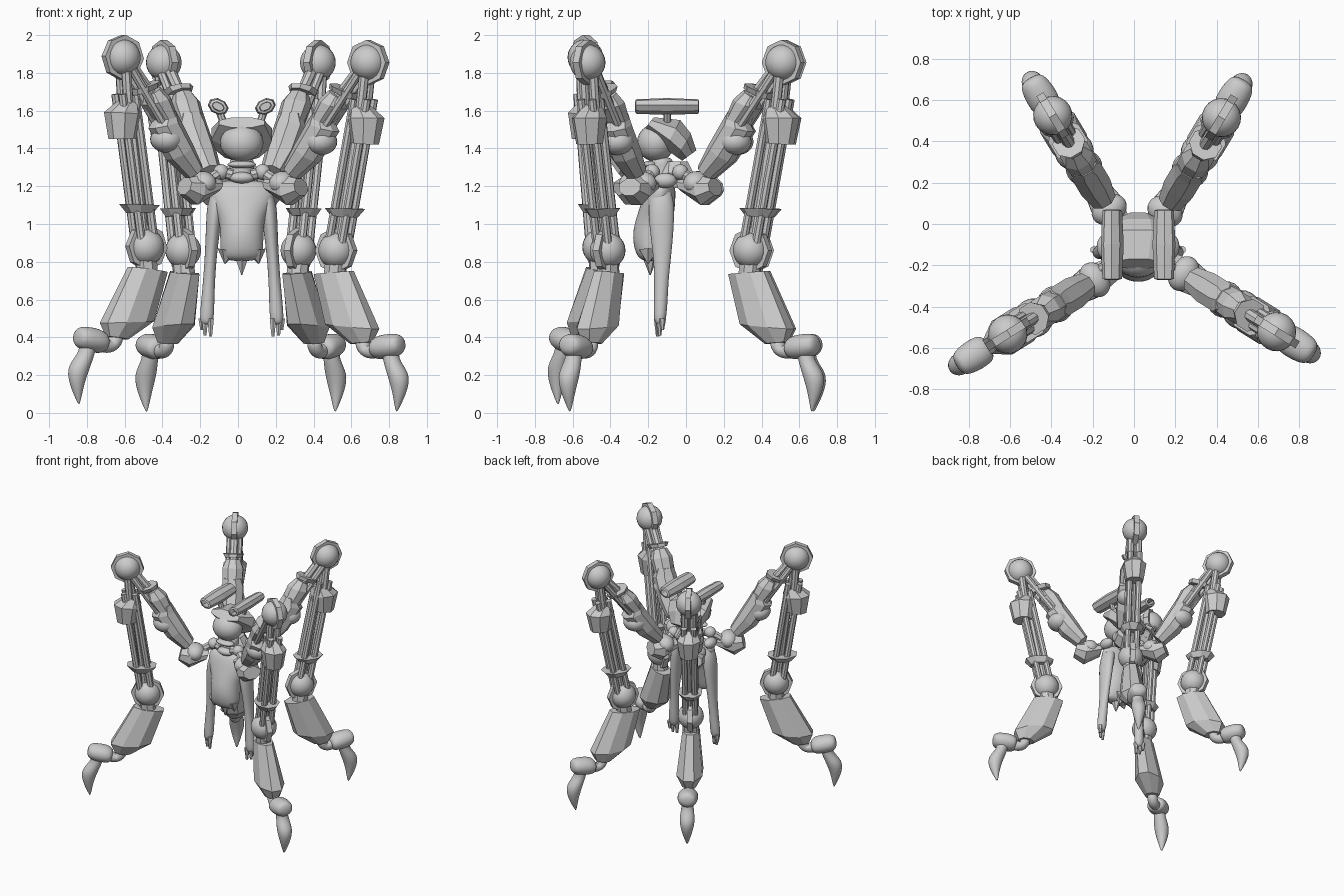
import bpy, bmesh
from math import cos, sin, pi, radians
from mathutils import Matrix, Vector

cube = bpy.data.objects.get("Cube")
if cube:
    bpy.data.objects.remove(cube, do_unlink=True)

grey = bpy.data.materials.new("plain_grey")
grey.use_nodes = True
COLOUR = (0.6, 0.6, 0.6, 1)
grey.diffuse_color = COLOUR
grey.node_tree.nodes["Principled BSDF"].inputs["Base Color"].default_value = COLOUR
WORLD = Matrix.Identity(4)


def finish(name, bm, frame, smooth=False):
    bmesh.ops.recalc_face_normals(bm, faces=bm.faces)
    for f in bm.faces:
        f.smooth = smooth
    mesh = bpy.data.meshes.new(name)
    bm.to_mesh(mesh)
    bm.free()
    mesh.materials.append(grey)
    ob = bpy.data.objects.new(name, mesh)
    ob.matrix_world = frame
    bpy.context.collection.objects.link(ob)
    return ob


def hull(name, rings, frame=WORLD, sides=8, soft=False):
    """Loft rings (x1, z1, x2, z2, half width[, y]) into a closed shell."""
    bm = bmesh.new()
    loops = []
    k = 1 / cos(pi / sides)
    for x1, z1, x2, z2, w, *off in rings:
        mid = Vector(((x1 + x2) / 2, off[0] if off else 0, (z1 + z2) / 2))
        a = Vector(((x2 - x1) / 2, 0, (z2 - z1) / 2)) * k
        b = Vector((0, w * k, 0))
        angles = [(2 * i + 1) * pi / sides for i in range(sides)]
        loops.append([bm.verts.new(mid + a * cos(t) + b * sin(t)) for t in angles])
    for lo, hi in zip(loops, loops[1:]):
        for i in range(sides):
            j = (i + 1) % sides
            bm.faces.new((lo[i], lo[j], hi[j], hi[i]))
    bm.faces.new(loops[0])
    bm.faces.new(loops[-1])
    ob = finish(name, bm, frame, soft)
    if soft:
        ob.modifiers.new("rounding", "SUBSURF").levels = 2
    return ob


def ball(name, at, size, frame=WORLD):
    bm = bmesh.new()
    bmesh.ops.create_uvsphere(bm, u_segments=20, v_segments=12, radius=1)
    bm.transform(Matrix.Translation(at) @ Matrix.Diagonal((*size, 1)))
    return finish(name, bm, frame, True)


def rod(name, p, q, r1, frame=WORLD, r2=None, sides=8):
    p, q = Vector(p), Vector(q)
    bm = bmesh.new()
    bmesh.ops.create_cone(bm, cap_ends=True, segments=sides, radius1=r1,
                          radius2=r1 if r2 is None else r2, depth=(q - p).length)
    turn = (q - p).to_track_quat("Z", "Y").to_matrix().to_4x4()
    bm.transform(Matrix.Translation((p + q) / 2) @ turn)
    return finish(name, bm, frame)


def leg(side, base, azimuth, pitch=0):
    # Leg is drawn in its own plane: x outwards, z up
    m = (Matrix.Translation((*base, 1.21)) @ Matrix.Rotation(radians(azimuth), 4, "Z")
         @ Matrix.Rotation(radians(-pitch), 4, "Y") @ Matrix.Translation((0, 0, -1.21)))
    n = side + "_"

    # Hip
    hull(n + "hip_housing", [(-.10, 1.24, -.08, 1.17, .06), (.02, 1.26, .04, 1.10, .08),
                             (.10, 1.24, .12, 1.15, .065)], m)
    ball(n + "hip_ball", (0, 0, 1.215), (.07, .09, .065), m)

    # Upper limb with its elbow and sliding section
    hull(n + "upper_limb", [(.02, 1.31, .09, 1.24, .06), (.09, 1.42, .21, 1.33, .08),
                            (.17, 1.54, .33, 1.49, .08), (.20, 1.59, .28, 1.58, .06)], m)
    ball(n + "elbow", (.235, 0, 1.435), (.085, .09, .07), m)
    hull(n + "upper_slide", [(.18, 1.54, .30, 1.53, .07), (.24, 1.66, .38, 1.61, .075),
                             (.30, 1.71, .38, 1.66, .05)], m)
    hull(n + "upper_flange", [(.30, 1.72, .44, 1.66, .06), (.31, 1.745, .45, 1.69, .075)], m)
    for s in (-1, 1):
        rod(n + "upper_piston", (.25, s * .035, 1.48), (.51, s * .035, 1.82), .024, m)
    rod(n + "upper_core", (.28, 0, 1.60), (.5, 0, 1.85), .03, m)

    # Knee and ankle balls with guard plates
    for part, x, z, r in (("knee", .53, 1.855, .095), ("ankle", .33, .86, .095)):
        ball(n + part + "_ball", (x, 0, z), (r, r, r), m)
        rod(n + part + "_guard", (x, -.02, z), (x, .02, z), r + .025, m)

    # Long rod bundle
    hull(n + "rod_housing", [(.43, 1.61, .53, 1.63, .05), (.415, 1.56, .61, 1.56, .085),
                             (.44, 1.43, .58, 1.42, .065)], m)
    for s in (-1, 1):
        for t in (-1, 1):
            rod(n + "long_rod", (.503 + t * .04, s * .035, 1.66),
                (.345 + t * .04, s * .035, .9), .023, m)
        rod(n + "rod_head", (.50, s * .03, 1.6), (.525, s * .03, 1.8), .027, m)
    rod(n + "rod_core", (.51, 0, 1.8), (.34, 0, .88), .025, m)
    hull(n + "rod_flange", [(.31, 1.045, .45, 1.035, .06), (.28, 1.085, .49, 1.08, .085)], m)

    # Shin and clawed foot
    rod(n + "shin_socket", (.33, 0, .80), (.32, 0, .72), .06, m)
    hull(n + "shin", [(.205, .735, .425, .75, .06), (.285, .47, .575, .445, .095),
                      (.43, .365, .545, .375, .05)], m)
    hull(n + "foot_link", [(.45, .39, .53, .39, .04), (.46, .33, .54, .35, .04),
                           (.52, .28, .54, .36, .04), (.62, .29, .61, .39, .04)], m, soft=True)
    hull(n + "foot_joint", [(.57, .29, .55, .36, .05), (.60, .28, .57, .41, .08),
                            (.71, .29, .69, .425, .075), (.75, .33, .74, .41, .05)], m, soft=True)
    hull(n + "claw", [(.61, .37, .73, .37, .05), (.625, .29, .70, .29, .04),
                      (.655, .21, .785, .21, .062), (.685, .12, .77, .12, .042),
                      (.695, .05, .735, .05, .02), (.704, .005, .71, .005, .004)], m, soft=True)


leg("front_left", (.24, -.24), -32)
leg("front_right", (-.19, -.27), 212, 3)
leg("back_left", (.15, .06), 59)
leg("back_right", (-.12, .07), 121)

# Torso sits slightly off the middle
CX = .02
body = Matrix.Translation((CX, 0, 0))
hull("torso", [(-.10, 1.235, .10, 1.235, .05, -.12), (-.18, 1.20, .18, 1.20, .075, -.13),
               (-.17, 1.12, .17, 1.12, .09, -.145), (-.12, 1.03, .12, 1.03, .10, -.165),
               (-.115, .95, .115, .95, .10, -.185),
               (-.115, .86, .115, .86, .08, -.195), (-.10, .80, .10, .80, .05, -.19)],
     body, 12, True)
for x, y, tip in ((0, -.19, .73), (-.075, -.2, .79), (.075, -.2, .79), (0, -.14, .77)):
    rod("torso_spike", (x, y, .86), (x * 1.2, y, tip), .055, body, .003, 6)

# Hanging arms with split hands
for s, side in ((1, "left"), (-1, "right")):
    half = body @ Matrix.Diagonal((s, 1, 1, 1))
    hull(side + "_arm", [(.06, 1.21, .14, 1.21, .04, -.13), (.09, 1.12, .185, 1.12, .07, -.13),
                         (.11, 1.0, .19, 1.0, .068, -.13), (.13, .85, .195, .85, .05, -.125),
                         (.142, .7, .205, .7, .037, -.13), (.145, .55, .22, .55, .037, -.135),
                         (.15, .46, .225, .46, .03, -.14)], half, 8, True)
    for x, y, tip in ((.165, -.15, .405), (.195, -.14, .41), (.212, -.125, .44)):
        rod(side + "_finger", (x, y, .5), (x, y, tip), .02, half, .009, 6)

    # Hollow barrel above the head, on a strut
    tilt = (half @ Matrix.Translation((.125, -.1, 1.622)) @ Matrix.Rotation(radians(-25), 4, "Y")
            @ Matrix.Rotation(pi / 2, 4, "X"))
    profile = ((.17, .034, .022), (.165, .05, .036), (0, .058, .042), (-.165, .05, .036),
               (-.17, .034, .022), (-.12, .032, .02), (.12, .032, .02))
    bm = bmesh.new()
    loops = [[bm.verts.new((a * cos(i * pi / 4 + pi / 8), b * sin(i * pi / 4 + pi / 8), z))
              for i in range(8)] for z, a, b in profile]
    for lo, hi in zip(loops, loops[1:]):
        for i in range(8):
            bm.faces.new((lo[i], lo[i - 1], hi[i - 1], hi[i]))
    bm.faces.new(loops[-1])
    bm.faces.new(loops[-2])
    finish(side + "_barrel", bm, tilt)
    rod(side + "_barrel_strut", (.09, -.1, 1.52), (.12, -.1, 1.60), .02, half)

    # Ball links from the hub to the hips
    for y, end in ((-.18, (.19, -.23, 1.22)), (-.03, (.13, .04, 1.23))):
        ball(side + "_link_ball", (.11, y, 1.275), (.042, .042, .042), half)
        rod(side + "_link", (.05, y, 1.26), (.11, y, 1.275), .03, half)
        rod(side + "_link", (.11, y, 1.275), end, .03, half)
    ball(side + "_shoulder_cap", (.16, -.11, 1.23), (.04, .06, .04), half)

# Head, hood and neck
ball("head", (0, -.16, 1.43), (.115, .10, .10), body)
hood = body @ Matrix.Rotation(pi / 2, 4, "Z")
hull("hood", [(-.215, 1.51, -.17, 1.565, .12), (-.11, 1.40, -.03, 1.55, .16),
              (-.05, 1.355, .025, 1.48, .14), (-.02, 1.335, .055, 1.39, .09)], hood)
hull("neck", [(-.20, 1.36, -.06, 1.36, .075), (-.19, 1.29, -.07, 1.29, .06),
              (-.20, 1.19, -.05, 1.19, .08)], hood, 12, True)
ball("jaw", (0, -.19, 1.245), (.065, .04, .03), body)
ball("mouth_guard", (0, -.19, 1.315), (.075, .04, .02), body)
hull("hub", [(-.13, 1.33, .01, 1.33, .06), (-.15, 1.27, .04, 1.27, .10),
             (-.13, 1.19, .01, 1.19, .07)], hood)
